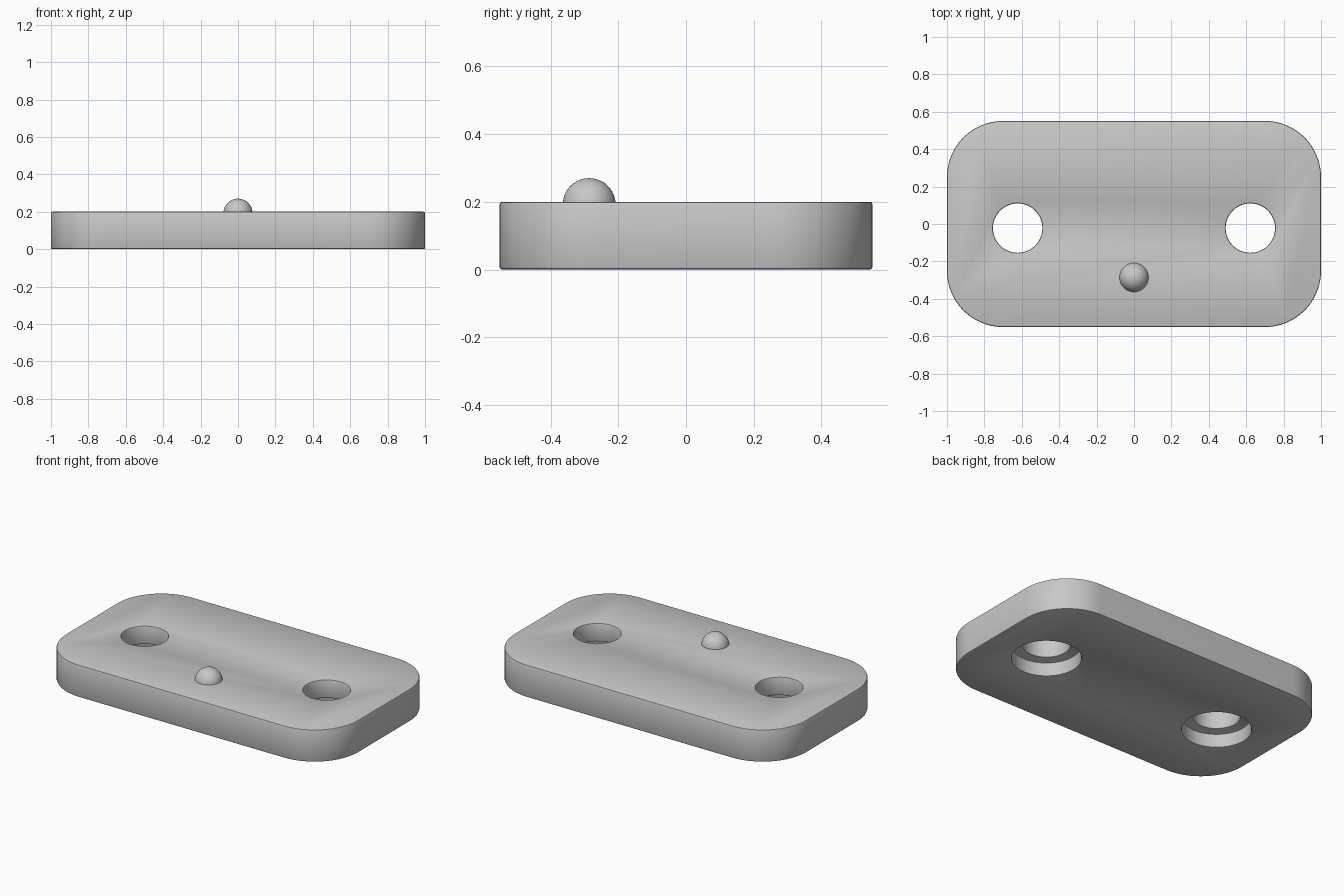
import bpy, bmesh, math
from mathutils import Vector

cube = bpy.data.objects.get("Cube")
if cube:
    bpy.data.objects.remove(cube, do_unlink=True)

HALF_X, HALF_Y, THICK, CORNER = 1.0, 0.551, 0.2, 0.3
HOLE_X, HOLE_Y, HOLE_R = 0.622, -0.022, 0.132
BORE_R, BORE_DEPTH = 0.195, 0.085

grey = bpy.data.materials.new("plain_grey")
grey.use_nodes = True
colour = (0.58, 0.58, 0.58, 1)
grey.diffuse_color = colour
grey.node_tree.nodes["Principled BSDF"].inputs["Base Color"].default_value = colour


def add_object(name, bm):
    bmesh.ops.recalc_face_normals(bm, faces=bm.faces)
    mesh = bpy.data.meshes.new(name)
    bm.to_mesh(mesh)
    bm.free()
    mesh.materials.append(grey)
    obj = bpy.data.objects.new(name, mesh)
    bpy.context.collection.objects.link(obj)
    return obj


def smooth(obj):
    bpy.ops.object.select_all(action="DESELECT")
    obj.select_set(True)
    bpy.context.view_layer.objects.active = obj
    bpy.ops.object.shade_smooth_by_angle(angle=math.radians(30))


# Plate: rounded rectangle, extruded
bm = bmesh.new()
outline = []
steps = 16
for quarter, (sx, sy) in enumerate([(1, 1), (-1, 1), (-1, -1), (1, -1)]):
    for i in range(steps + 1):
        a = (quarter + i / steps) * math.pi / 2
        outline.append(bm.verts.new((sx * (HALF_X - CORNER) + CORNER * math.cos(a),
                                     sy * (HALF_Y - CORNER) + CORNER * math.sin(a), 0)))
base = bm.faces.new(outline)
top = bmesh.ops.extrude_face_region(bm, geom=[base])
bmesh.ops.translate(bm, vec=(0, 0, THICK),
                    verts=[v for v in top["geom"] if isinstance(v, bmesh.types.BMVert)])
plate = add_object("plate", bm)

# Stepped screw holes: narrow above, wide counterbore below
cutters = []
for side, x in (("left", HOLE_X), ("right", -HOLE_X)):
    bm = bmesh.new()
    profile = [(0, -0.1), (BORE_R, -0.1), (BORE_R, BORE_DEPTH),
               (HOLE_R, BORE_DEPTH), (HOLE_R, 0.3), (0, 0.3)]
    verts = [bm.verts.new((r, 0, z)) for r, z in profile]
    edges = [bm.edges.new(pair) for pair in zip(verts, verts[1:])]
    bmesh.ops.spin(bm, geom=verts + edges, cent=(0, 0, 0), axis=(0, 0, 1),
                   angle=math.tau, steps=48)
    bmesh.ops.remove_doubles(bm, verts=bm.verts, dist=0.0001)
    bmesh.ops.translate(bm, verts=bm.verts, vec=(x, HOLE_Y, 0))
    cutter = add_object(side + "_hole_cutter", bm)
    cutter.hide_render = True
    cutters.append(cutter)
    cut = plate.modifiers.new(side + "_hole", "BOOLEAN")
    cut.operation, cut.solver, cut.object = "DIFFERENCE", "EXACT", cutter

# Soft edge around the plate and the hole rims
bevel = plate.modifiers.new("soft_edge", "BEVEL")
bevel.width, bevel.segments = 0.008, 2
bevel.limit_method, bevel.angle_limit = "ANGLE", math.radians(40)

# Bake the modifiers, then drop the cutters
bpy.context.view_layer.update()
result = bpy.data.meshes.new_from_object(
    plate.evaluated_get(bpy.context.evaluated_depsgraph_get()))
plate.modifiers.clear()
plate.data = result
for cutter in cutters:
    bpy.data.objects.remove(cutter, do_unlink=True)
smooth(plate)

# Round locating bump on top, near the front edge
bm = bmesh.new()
bmesh.ops.create_uvsphere(bm, u_segments=40, v_segments=24, radius=0.078)
bmesh.ops.translate(bm, verts=bm.verts, vec=Vector((0, -0.286, 0.192)))
smooth(add_object("bump", bm))
